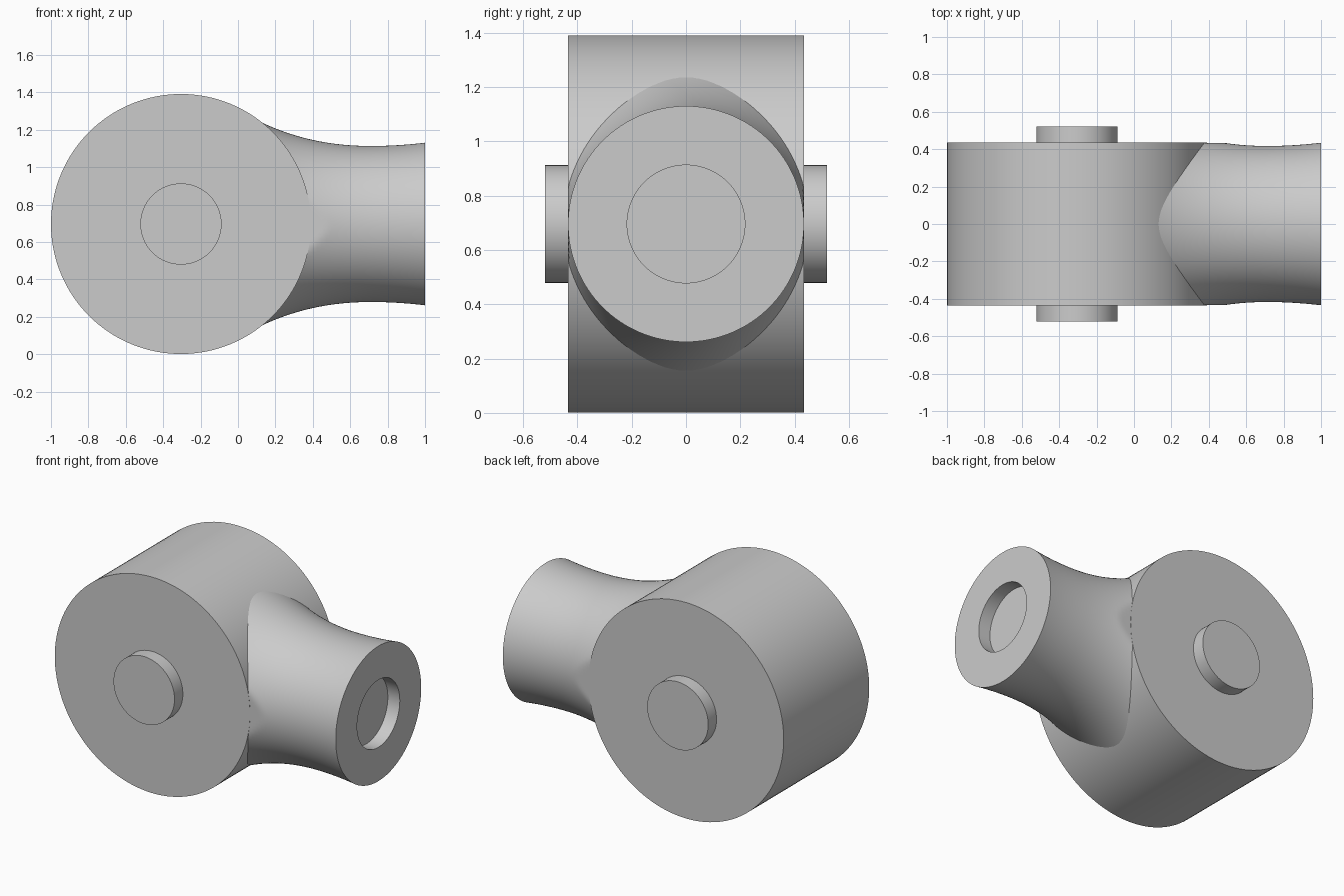
import bpy
import bmesh
import math

cube = bpy.data.objects.get("Cube")
if cube:
    bpy.data.objects.remove(cube, do_unlink=True)

STEPS = 128
HUB_X, AXIS_Z = -0.305, 0.696
HUB_R, HALF_WIDTH = 0.695, 0.435
PIN_R, PIN_OUT = 0.217, 0.52

grey = bpy.data.materials.new("plain grey")
grey.use_nodes = True
colour = (0.6, 0.6, 0.6, 1)
grey.diffuse_color = colour
grey.node_tree.nodes["Principled BSDF"].inputs["Base Color"].default_value = colour


def lathe(name, profile, axis, origin, clamp_y=None):
    """Revolve (distance, radius) pairs around the x or y axis and cap both ends."""
    bm = bmesh.new()
    rings = []
    for d, r in profile:
        ring = []
        for i in range(STEPS):
            a = math.tau * i / STEPS
            u, w = r * math.cos(a), r * math.sin(a)
            if clamp_y:
                u = max(-clamp_y, min(clamp_y, u))
            ring.append(bm.verts.new((d, u, w) if axis == "X" else (u, d, w)))
        rings.append(ring)
    for a, b in zip(rings, rings[1:]):
        for i in range(STEPS):
            j = (i + 1) % STEPS
            bm.faces.new((a[i], a[j], b[j], b[i]))
    bm.faces.new(rings[0])
    bm.faces.new(rings[-1])
    bmesh.ops.recalc_face_normals(bm, faces=bm.faces)
    mesh = bpy.data.meshes.new(name)
    bm.to_mesh(mesh)
    bm.free()
    mesh.materials.append(grey)
    obj = bpy.data.objects.new(name, mesh)
    obj.location = origin
    bpy.context.collection.objects.link(obj)
    bpy.ops.object.select_all(action="DESELECT")
    obj.select_set(True)
    bpy.context.view_layer.objects.active = obj
    bpy.ops.object.shade_smooth_by_angle(angle=math.radians(35))
    return obj


# Round hub and the pin through it
hub_origin = (HUB_X, 0, AXIS_Z)
lathe("hub", [(-HALF_WIDTH, HUB_R), (HALF_WIDTH, HUB_R)], "Y", hub_origin)
lathe("hub_pin", [(-PIN_OUT, PIN_R), (PIN_OUT, PIN_R)], "Y", hub_origin)

# Waisted arm flaring into the hub, ending in a round socket
WAIST_X, WAIST_R = 0.71, 0.417
arm = []
for i in range(41):
    x = 0.04 + 0.96 * i / 40
    t = x - WAIST_X
    bend = 0.3 if t < 0 else 0.21
    flare = bend * t * t + (0.12 * abs(t) ** 3 if t < 0 else 0)
    arm.append((x, WAIST_R + flare))
arm += [(1.0, PIN_R), (0.915, PIN_R)]
lathe("arm", arm, "X", (0, 0, AXIS_Z), clamp_y=HALF_WIDTH - 0.001)
